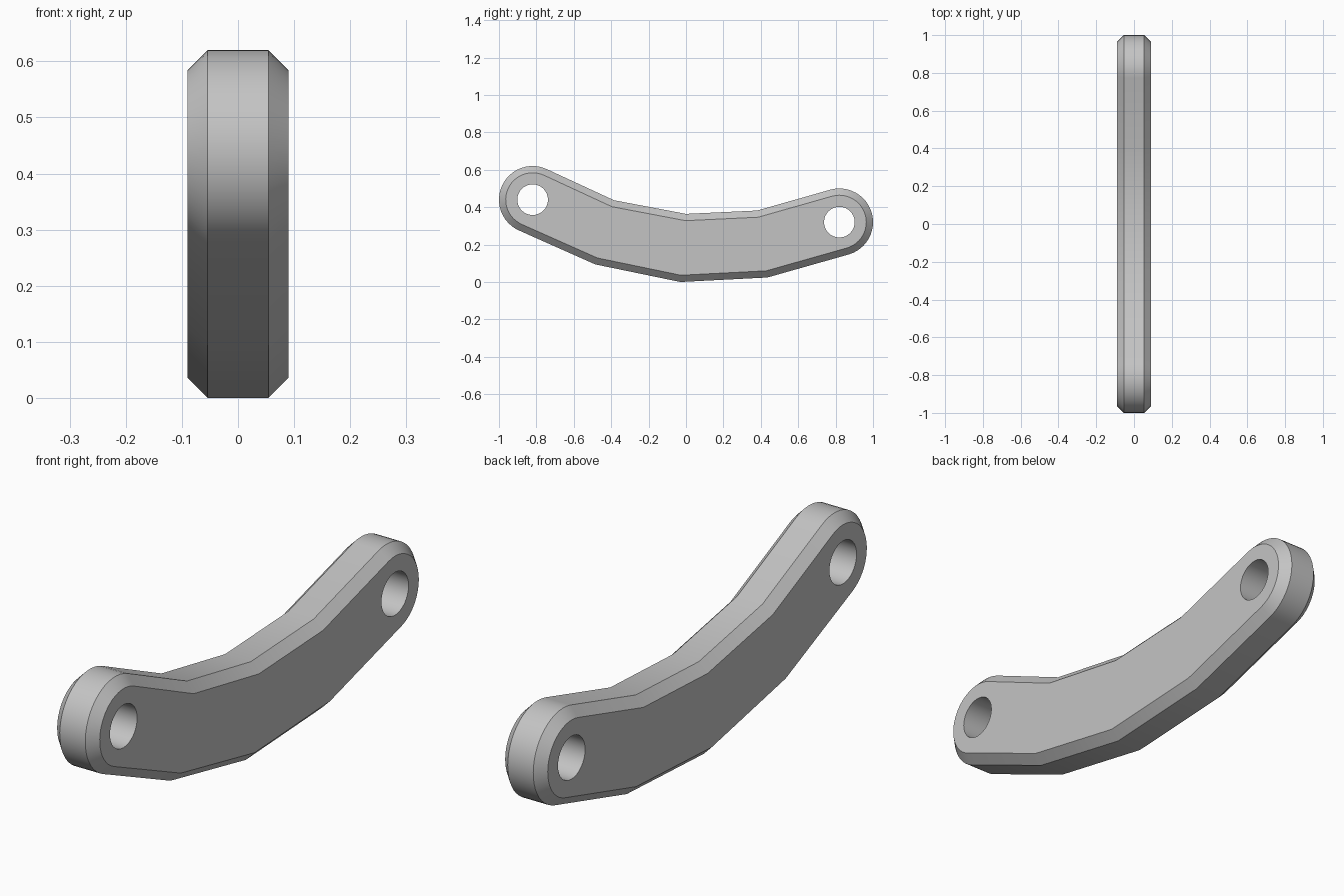
import bpy
import bmesh
from math import cos, sin, radians, pi
from mathutils import Vector

if "Cube" in bpy.data.objects:
    bpy.data.objects.remove(bpy.data.objects["Cube"])

HALF_WIDTH = 0.09
CHAMFER = 0.036
END_RADIUS = 0.18
HOLE_RADIUS = 0.082
FRONT_PIVOT = Vector((-0.82, 0.44))
BACK_PIVOT = Vector((0.82, 0.32))


def arc(center, radius, start, end, steps):
    """Points on an arc in the y-z plane, angles in degrees."""
    angles = [radians(start + (end - start) * i / steps) for i in range(steps + 1)]
    return [center + radius * Vector((cos(a), sin(a))) for a in angles]


def inset(points, distance):
    """Mitred inward offset of a counter-clockwise outline."""
    result = []
    for i, p in enumerate(points):
        a = (p - points[i - 1]).normalized()
        b = (points((i + 1) % len(points)) if callable(points)
             else points[(i + 1) % len(points)]) - p
        b.normalize()
        n1, n2 = Vector((-a.y, a.x)), Vector((-b.y, b.x))
        result.append(p + (n1 + n2) * distance / (1 + n1.dot(n2)))
    return result


def add_ring(bm, points, x):
    return [bm.verts.new((x, p.x, p.y)) for p in points]


def bridge(bm, ring_a, ring_b):
    n = len(ring_a)
    for i in range(n):
        j = (i + 1) % n
        bm.faces.new((ring_a[i], ring_a[j], ring_b[j], ring_b[i]))


# Side outline: rounded ends joined by bent upper and lower edges
upper = [Vector(p) for p in ((0.38, 0.382), (0.0, 0.364), (-0.385, 0.437))]
lower = [Vector(p) for p in ((-0.485, 0.094), (-0.03, 0.0), (0.435, 0.024))]
outline = (arc(BACK_PIVOT, END_RADIUS, -74, 105, 24) + upper
           + arc(FRONT_PIVOT, END_RADIUS, 64.5, 246, 24) + lower)
face_outline = inset(outline, CHAMFER)

# Link body with chamfered rims
bm = bmesh.new()
edge_x = HALF_WIDTH - CHAMFER
rings = [add_ring(bm, pts, x) for pts, x in (
    (face_outline, -HALF_WIDTH), (outline, -edge_x),
    (outline, edge_x), (face_outline, HALF_WIDTH))]
for ring_a, ring_b in zip(rings, rings[1:]):
    bridge(bm, ring_a, ring_b)

# Pivot holes through both ends
caps = {-1: [rings[0]], 1: [rings[-1]]}
for pivot in (FRONT_PIVOT, BACK_PIVOT):
    circle = arc(pivot, HOLE_RADIUS, 0, 360, 32)[:-1]
    hole = {s: add_ring(bm, circle, s * HALF_WIDTH) for s in caps}
    bridge(bm, hole[1], hole[-1])
    for s in caps:
        caps[s].append(hole[s])

# Flat side faces around the holes
for s, loops in caps.items():
    edges = [bm.edges.get((loop[i - 1], loop[i]))
             for loop in loops for i in range(len(loop))]
    bmesh.ops.triangle_fill(bm, edges=edges, use_beauty=True, normal=(s, 0, 0))
bmesh.ops.recalc_face_normals(bm, faces=bm.faces)
bmesh.ops.dissolve_limit(bm, angle_limit=radians(0.1), verts=[],
                         edges=[e for e in bm.edges if len(e.link_faces) == 2
                                and all(abs(f.normal.x) > 0.99 for f in e.link_faces)])

mesh = bpy.data.meshes.new("curved_link")
bm.to_mesh(mesh)
bm.free()
link = bpy.data.objects.new("curved_link", mesh)
bpy.context.collection.objects.link(link)

# Plain grey metal
grey = bpy.data.materials.new("light_grey")
grey.use_nodes = True
color = (0.55, 0.55, 0.55, 1)
grey.diffuse_color = color
grey.node_tree.nodes["Principled BSDF"].inputs["Base Color"].default_value = color
mesh.materials.append(grey)

# Smooth curved edges, keep chamfer edges crisp
bpy.ops.object.select_all(action="DESELECT")
link.select_set(True)
bpy.context.view_layer.objects.active = link
bpy.ops.object.shade_smooth_by_angle(angle=radians(30))
